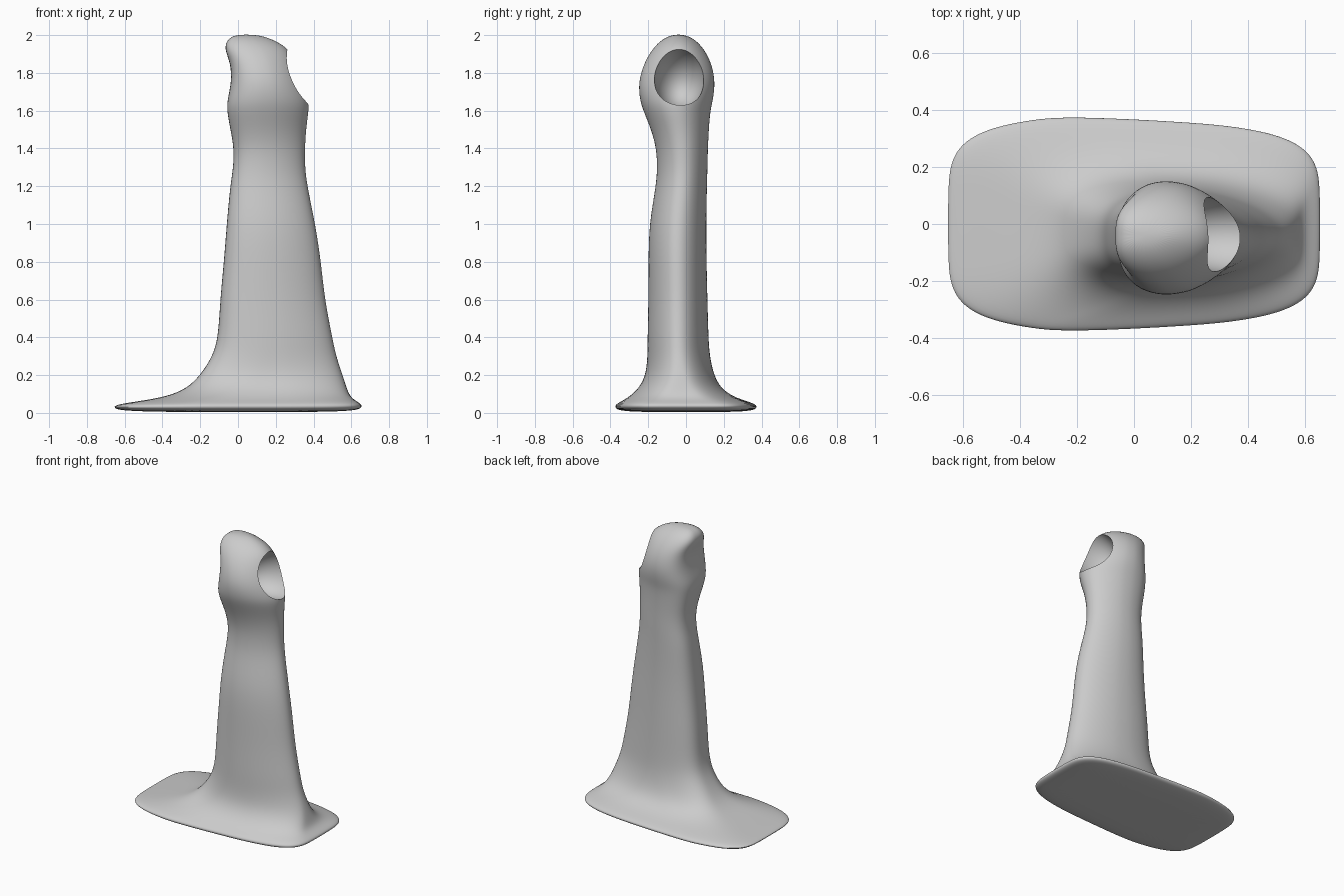
import bpy, bmesh, math
from mathutils import Matrix, Vector

if "Cube" in bpy.data.objects:
    bpy.data.objects.remove(bpy.data.objects["Cube"])

N = 40  # points around each cross-section

# z, xmin, xmax, ymin, ymax, blend (0 = shaft outline, 1 = foot outline)
SECTIONS = [
    (0.004, -0.40, 0.45, -0.27, 0.27, 1),
    (0.012, -0.61, 0.61, -0.36, 0.36, 1),
    (0.022, -0.655, 0.65, -0.39, 0.39, 1),
    (0.042, -0.66, 0.66, -0.395, 0.395, 1),
    (0.060, -0.54, 0.63, -0.36, 0.345, 1),
    (0.085, -0.38, 0.595, -0.31, 0.26, .7),
    (0.13, -0.27, 0.577, -0.255, 0.19, .4),
    (0.20, -0.20, 0.555, -0.215, 0.15, .15),
    (0.30, -0.135, 0.52, -0.205, 0.127, 0),
    (0.40, -0.105, 0.50, -0.205, 0.12, 0),
    (0.60, -0.095, 0.46, -0.20, 0.115, 0),
    (0.80, -0.075, 0.44, -0.20, 0.11, 0),
    (1.00, -0.06, 0.41, -0.197, 0.108, 0),
    (1.20, -0.042, 0.367, -0.16, 0.112, 0),
    (1.30, -0.025, 0.355, -0.153, 0.115, 0),
    (1.40, -0.022, 0.355, -0.158, 0.117, 0),
    (1.50, -0.04, 0.36, -0.185, 0.122, 0),
    (1.60, -0.06, 0.375, -0.228, 0.13, 0),
    (1.66, -0.056, 0.375, -0.247, 0.145, 0),
    (1.75, -0.035, 0.345, -0.254, 0.157, 0),
    (1.85, -0.038, 0.305, -0.225, 0.138, 0),
    (1.93, -0.075, 0.27, -0.178, 0.095, 0),
    (1.98, -0.055, 0.18, -0.125, 0.045, 0),
    (2.003, -0.01, 0.10, -0.07, -0.01, 0),
]


def superellipse(t, n):
    c, s = math.cos(t), math.sin(t)
    return (math.copysign(abs(c) ** (2 / n), c),
            math.copysign(abs(s) ** (2 / n), s))


def outline(t, blend):
    """Unit outline: teardrop for the shaft, bulged rounded box for the foot."""
    u, v = superellipse(t, 2.1 if math.cos(t) > 0 else 2.9)
    v *= 1 - 0.2 * max(0, u + 0.1)
    fu, fv = superellipse(t, 5)
    fv *= 1 - 0.16 * abs(fu + 0.2)
    return u + (fu - u) * blend, v + (fv - v) * blend


# Body: foot, shaft and rounded head as one loft
bm = bmesh.new()
rings = []
for z, x0, x1, y0, y1, blend in SECTIONS:
    ring = []
    for i in range(N):
        u, v = outline(2 * math.pi * (i + 0.5) / N, blend)
        ring.append(bm.verts.new(((x0 + x1) / 2 + u * (x1 - x0) / 2,
                                  (y0 + y1) / 2 + v * (y1 - y0) / 2, z)))
    rings.append(ring)
for a, b in zip(rings, rings[1:]):
    for i in range(N):
        j = (i + 1) % N
        bm.faces.new((a[i], a[j], b[j], b[i]))
bm.faces.new(rings[-1])
bm.faces.new(rings[0][::-1])
bmesh.ops.recalc_face_normals(bm, faces=bm.faces)
mesh = bpy.data.meshes.new("pedestal_body")
bm.to_mesh(mesh)
bm.free()
body = bpy.data.objects.new("pedestal_body", mesh)
bpy.context.collection.objects.link(body)

# Cutter for the oval hollow in the right side of the head
bpy.ops.mesh.primitive_uv_sphere_add(segments=48, ring_count=32, radius=1)
cutter = bpy.context.object
cutter.name = "hollow_cutter"
cutter.hide_render = True
cutter.matrix_world = (Matrix.Translation(Vector((0.325, -0.035, 1.78)))
                       @ Matrix.Rotation(math.radians(-20), 4, 'Y')
                       @ Matrix.Diagonal((0.23, 0.135, 0.158, 1)))

sub = body.modifiers.new("smooth", 'SUBSURF')
sub.levels = sub.render_levels = 2
cut = body.modifiers.new("hollow", 'BOOLEAN')
cut.operation = 'DIFFERENCE'
cut.solver = 'EXACT'
cut.object = cutter

# Bake the modifiers, then shade smooth with a crisp rim
bpy.ops.object.select_all(action='DESELECT')
body.select_set(True)
bpy.context.view_layer.objects.active = body
for name in ("smooth", "hollow"):
    bpy.ops.object.modifier_apply(modifier=name)
bpy.data.objects.remove(cutter)
bpy.ops.object.shade_smooth_by_angle(angle=math.radians(45))
